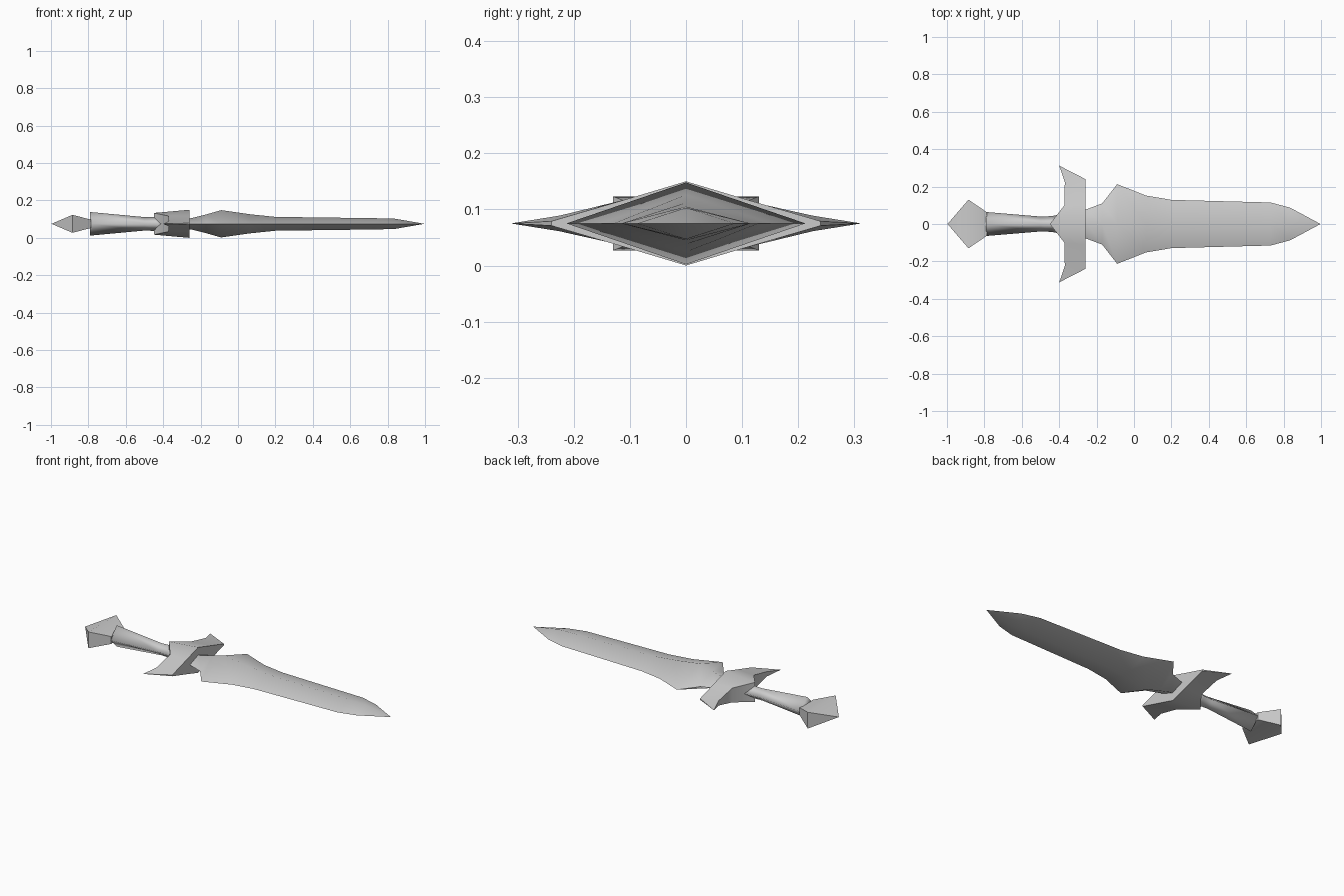
import bpy, math

if "Cube" in bpy.data.objects:
    bpy.data.objects.remove(bpy.data.objects["Cube"])

ZC = 0.075  # height of the sword's middle plane

steel = bpy.data.materials.new("grey_steel")
steel.diffuse_color = (0.6, 0.6, 0.6, 1)
steel.use_nodes = True
steel.node_tree.nodes["Principled BSDF"].inputs["Base Color"].default_value = steel.diffuse_color


def build(name, verts, faces, angle):
    mesh = bpy.data.meshes.new(name)
    mesh.from_pydata([(x, y, ZC + z) for x, y, z in verts], [], faces)
    mesh.materials.append(steel)
    ob = bpy.data.objects.new(name, mesh)
    bpy.context.collection.objects.link(ob)
    bpy.ops.object.select_all(action='DESELECT')
    ob.select_set(True)
    bpy.context.view_layer.objects.active = ob
    bpy.ops.object.mode_set(mode='EDIT')
    bpy.ops.mesh.select_all(action='SELECT')
    bpy.ops.mesh.remove_doubles(threshold=0.0005)
    bpy.ops.mesh.normals_make_consistent(inside=False)
    bpy.ops.object.mode_set(mode='OBJECT')
    bpy.ops.object.shade_smooth_by_angle(angle=math.radians(angle))
    return ob


def skin(rings):
    """Join four-sided rings into a closed tube."""
    verts = [p for r in rings for p in r]
    faces = [(4 * i + j, 4 * i + (j + 1) % 4, 4 * i + 4 + (j + 1) % 4, 4 * i + 4 + j)
             for i in range(len(rings) - 1) for j in range(4)]
    n = len(verts)
    return verts, faces + [(0, 1, 2, 3), (n - 4, n - 3, n - 2, n - 1)]


def diamond(x, w, h):
    return [(x, w, 0), (x, 0, h), (x, -w, 0), (x, 0, -h)]


def box(x, w, h):
    return [(x, w, h), (x, -w, h), (x, -w, -h), (x, w, -h)]


# Blade: diamond sections from the guard to the tip
blade = [(-0.30, 0.065, 0.026), (-0.25, 0.08, 0.03), (-0.17, 0.11, 0.05),
         (-0.09, 0.213, 0.073), (0.064, 0.152, 0.051), (0.20, 0.129, 0.037),
         (0.73, 0.115, 0.030), (0.835, 0.087, 0.028)]
verts, faces = skin([diamond(*s) for s in blade])
faces.pop()
tip = len(verts)
verts.append((0.997, 0, 0))
faces += [(tip - 4 + j, tip - 4 + (j + 1) % 4, tip) for j in range(4)]
build("blade", verts, faces, 60)

# Handle: diamond sections, narrow in the middle, flared into the guard
handle = [(-0.79, 0.064, 0.063), (-0.50, 0.040, 0.036), (-0.44, 0.042, 0.038),
          (-0.38, 0.055, 0.045)]
build("handle", *skin([diamond(*s) for s in handle]), 100)

# Pommel: faceted block that runs to a point
pommel = [(-0.997, 0.0, 0.0), (-0.885, 0.13, 0.048), (-0.785, 0.062, 0.022)]
verts, faces = skin([box(*s) for s in pommel])
build("pommel", verts[3:], [(0, 1 + j, 1 + (j + 1) % 4) for j in range(4)]
      + [tuple(i - 3 for i in f) for f in faces[4:8]] + [(5, 6, 7, 8)], 40)

# Crossguard: sections along y as (back x, y, half height, front x, y, half height)
guard = [(-0.45, 0, 0.058, -0.26, 0, 0.075), (-0.372, 0.10, 0.042, -0.26, 0.11, 0.042),
         (-0.37, 0.225, 0.014, -0.26, 0.24, 0.004), (-0.40, 0.312, 0, -0.40, 0.312, 0)]
rings = [[(bx, s * by, bh), (fx, s * fy, fh), (fx, s * fy, -fh), (bx, s * by, -bh)]
         for s, part in ((-1, guard[:0:-1]), (1, guard))
         for bx, by, bh, fx, fy, fh in part]
verts, faces = skin(rings)
build("crossguard", verts, faces[:-2], 60)
